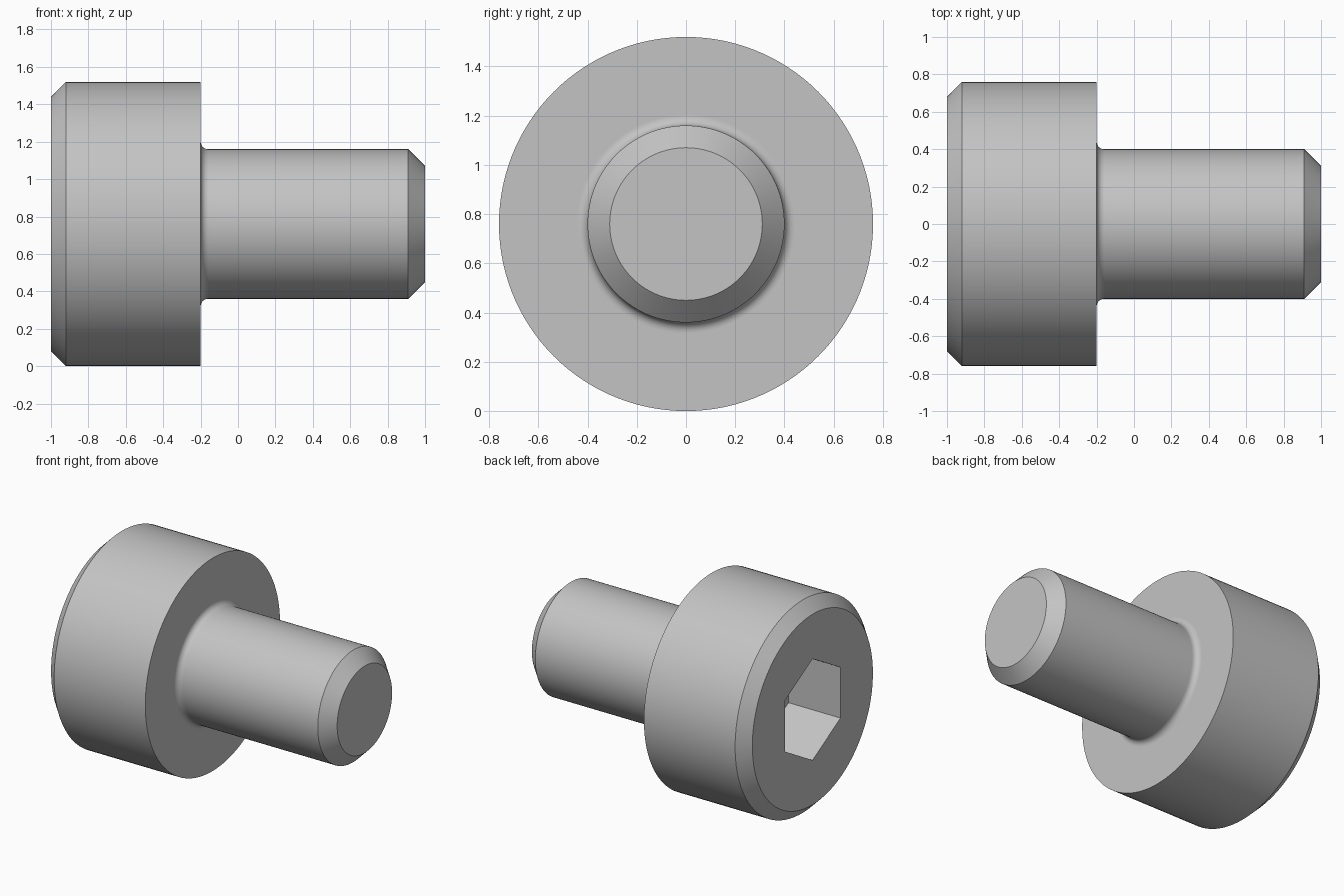
import bpy, bmesh, math

if "Cube" in bpy.data.objects:
    bpy.data.objects.remove(bpy.data.objects["Cube"], do_unlink=True)

SEGMENTS = 120
HEAD_R, SHANK_R = 0.76, 0.4
UNDERSIDE = -0.2        # x of the bearing face under the head
FILLET = 0.04
HEX_R, HEX_DEPTH = 0.362, 0.41

steel = bpy.data.materials.new("steel grey")
steel.use_nodes = True
grey = (0.55, 0.55, 0.55, 1)
steel.diffuse_color = grey
steel.node_tree.nodes["Principled BSDF"].inputs["Base Color"].default_value = grey


def round_radius(r):
    return lambda a: r


def hex_radius(r):
    """Distance to a hexagon outline that has a corner at angle 0."""
    third = math.pi / 3
    return lambda a: r * math.cos(third / 2) / math.cos(a % third - third / 2)


# Outline along the axis, from the socket floor round to the tip
rows = [(-1 + HEX_DEPTH, hex_radius(HEX_R)), (-1, hex_radius(HEX_R))]
rows += [(x, round_radius(r)) for x, r in (
    (-1, HEAD_R - 0.08), (-0.92, HEAD_R), (UNDERSIDE, HEAD_R),
    (UNDERSIDE, SHANK_R + FILLET + 0.005))]
for i in range(7):
    t = i / 6 * math.pi / 2
    rows.append((UNDERSIDE + FILLET * (1 - math.cos(t)),
                 round_radius(SHANK_R + FILLET * (1 - math.sin(t)))))
rows += [(x, round_radius(r)) for x, r in (
    (UNDERSIDE + FILLET + 0.005, SHANK_R), (0.91, SHANK_R), (1, SHANK_R - 0.09))]

# Sweep the outline round the x axis
bm = bmesh.new()
rings = []
for x, radius in rows:
    ring = []
    for k in range(SEGMENTS):
        a = 2 * math.pi * k / SEGMENTS
        r = radius(a)
        ring.append(bm.verts.new((x, r * math.sin(a), HEAD_R + r * math.cos(a))))
    rings.append(ring)
for lower, upper in zip(rings, rings[1:]):
    for k in range(SEGMENTS):
        n = (k + 1) % SEGMENTS
        bm.faces.new((lower[k], lower[n], upper[n], upper[k]))

# Socket floor and tip
bm.faces.new(rings[0])
bm.faces.new(rings[-1])
bmesh.ops.recalc_face_normals(bm, faces=bm.faces)

mesh = bpy.data.meshes.new("socket_head_screw")
bm.to_mesh(mesh)
bm.free()
mesh.materials.append(steel)
screw = bpy.data.objects.new("socket_head_screw", mesh)
bpy.context.collection.objects.link(screw)

bpy.ops.object.select_all(action='DESELECT')
screw.select_set(True)
bpy.context.view_layer.objects.active = screw
bpy.ops.object.shade_smooth_by_angle(angle=math.radians(30))
